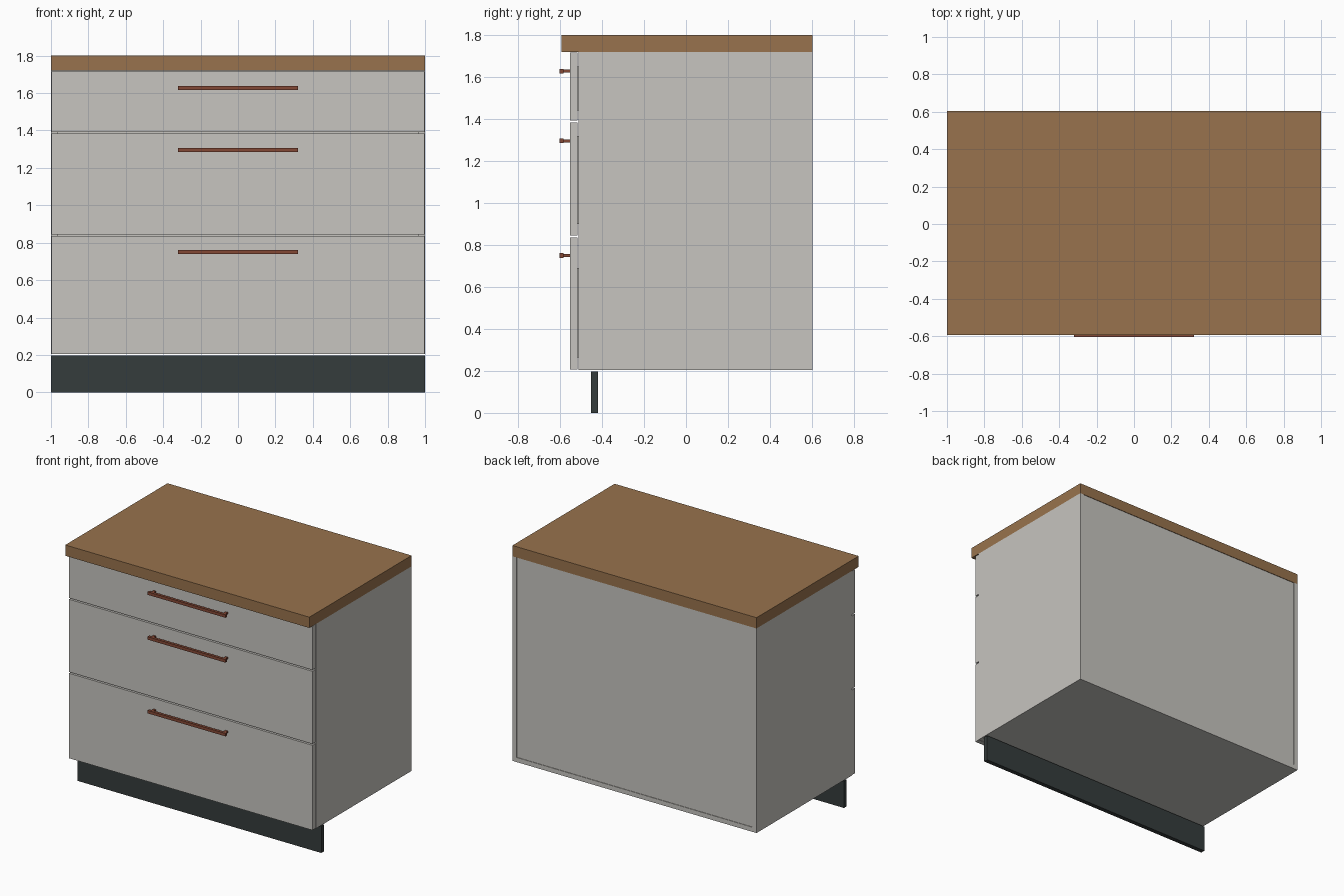
import bpy

if "Cube" in bpy.data.objects:
    bpy.data.objects.remove(bpy.data.objects["Cube"])


def material(name, rgb):
    m = bpy.data.materials.new(name)
    m.diffuse_color = (*rgb, 1)
    m.use_nodes = True
    m.node_tree.nodes["Principled BSDF"].inputs["Base Color"].default_value = m.diffuse_color
    return m


GREY = material("light grey", (0.57, 0.555, 0.525))
WOOD = material("wood brown", (0.314, 0.171, 0.074))
COPPER = material("copper brown", (0.23, 0.065, 0.036))
DARK = material("dark slate", (0.036, 0.045, 0.045))


def box(name, x, y, z, mat):
    """Box spanning the given (min, max) ranges."""
    bpy.ops.mesh.primitive_cube_add(size=1, location=[(a + b) / 2 for a, b in (x, y, z)])
    ob = bpy.context.object
    ob.name = name
    ob.scale = [b - a for a, b in (x, y, z)]
    bpy.ops.object.transform_apply(location=False, rotation=False, scale=True)
    ob.data.materials.append(mat)
    return ob


BACK = 0.603
FACE = -0.513   # front edge of the carcass
T = 0.034       # panel thickness
IN = 1 - T      # inner half width
BASE, TOP = 0.205, 1.72

# Worktop and plinth
box("worktop", (-1, 1), (-0.593, BACK), (TOP, 1.8), WOOD)
box("plinth", (-1, 1), (-0.453, -0.42), (0, 0.197), DARK)

# Carcass panels
for side, x in (("left", (-1, -IN)), ("right", (IN, 1))):
    box(side + "_side_panel", x, (FACE, BACK), (BASE, TOP), GREY)
box("bottom_panel", (-IN, IN), (FACE, BACK), (BASE, BASE + T), GREY)
box("back_panel", (-IN, IN), (BACK - 0.02, BACK - 0.004), (BASE + T, TOP), GREY)
box("front_rail", (-IN, IN), (FACE, FACE + 0.15), (TOP - T, TOP), GREY)
box("back_rail", (-IN, IN), (BACK - 0.17, BACK - 0.02), (TOP - T, TOP), GREY)

# Drawers: front z range, box z range, handle height
drawers = [
    ("top", (1.393, 1.716), (1.44, 1.65), 1.628),
    ("middle", (0.845, 1.383), (0.90, 1.32), 1.296),
    ("lower", (0.206, 0.835), (0.265, 0.69), 0.75),
]
for name, front, (z0, z1), hz in drawers:
    box(name + "_drawer_front", (-0.997, 0.997), (-0.553, -0.517), front, GREY)

    # Open drawer box behind the front
    w, y0, y1, t = 0.94, -0.517, 0.5, 0.025
    box(name + "_drawer_floor", (-w, w), (y0, y1), (z0, z0 + t), GREY)
    box(name + "_drawer_back", (-w, w), (y1 - t, y1), (z0 + t, z1), GREY)
    for s, x in (("left", (-w, -w + t)), ("right", (w - t, w))):
        box(f"{name}_drawer_{s}_side", x, (y0, y1 - t), (z0 + t, z1), GREY)

    # Bar handle on two posts
    box(name + "_handle_bar", (-0.32, 0.32), (-0.603, -0.583), (hz - 0.011, hz + 0.011), COPPER)
    for s, px in (("left", -0.295), ("right", 0.295)):
        box(f"{name}_handle_{s}_post", (px - 0.009, px + 0.009), (-0.583, -0.553),
            (hz - 0.007, hz + 0.007), COPPER)
